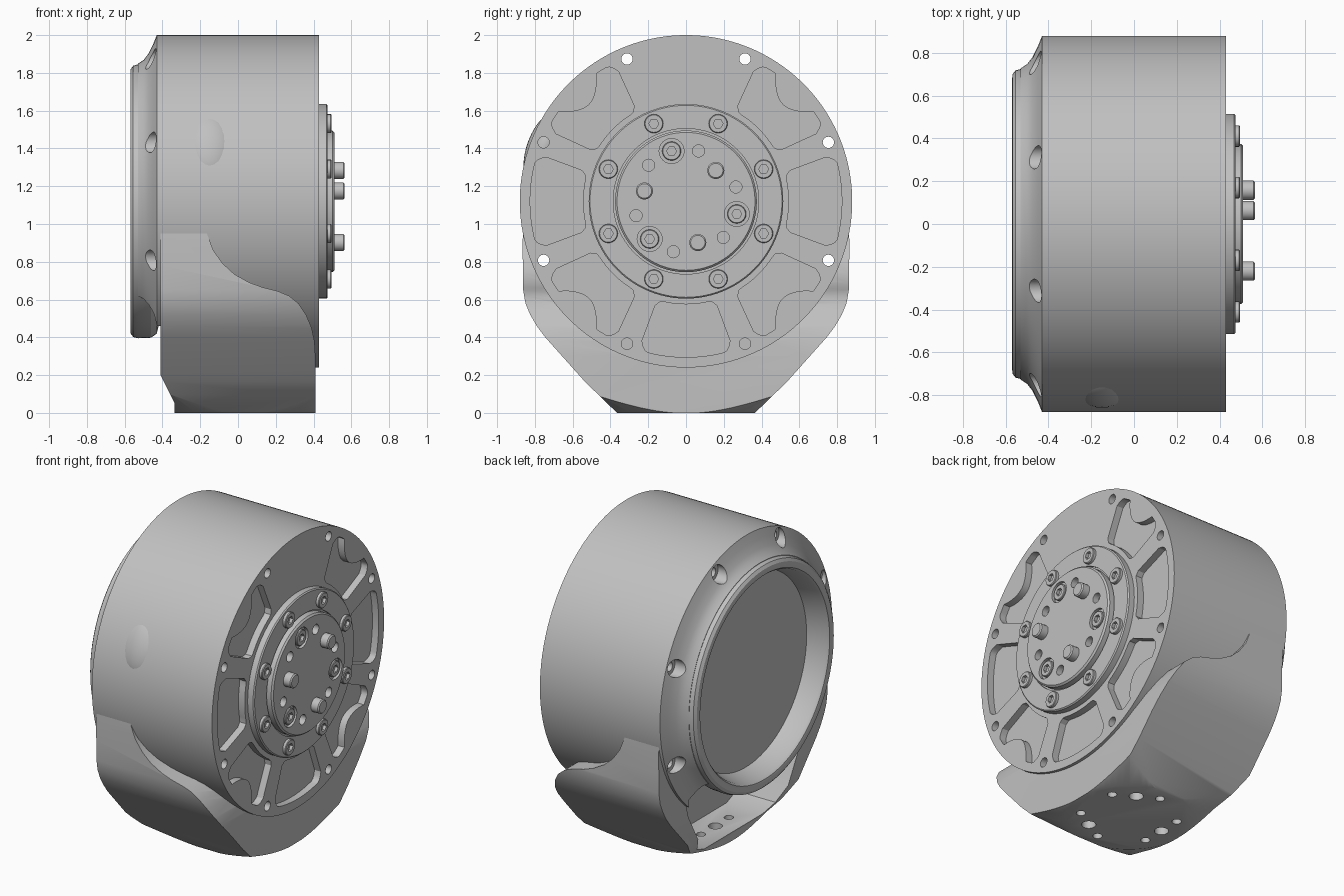
import bpy, bmesh
from math import sin, cos, pi, radians, sqrt
from mathutils import Vector

if "Cube" in bpy.data.objects:
    bpy.data.objects.remove(bpy.data.objects["Cube"])

AXIS_Z = 1.12
grey = bpy.data.materials.new("machined grey")
grey.use_nodes = True
COLOUR = (0.53, 0.53, 0.53, 1)
grey.diffuse_color = COLOUR
grey.node_tree.nodes["Principled BSDF"].inputs["Base Color"].default_value = COLOUR


def finish(name, bm):
    bmesh.ops.recalc_face_normals(bm, faces=bm.faces)
    mesh = bpy.data.meshes.new(name)
    bm.to_mesh(mesh)
    bm.free()
    mesh.materials.append(grey)
    ob = bpy.data.objects.new(name, mesh)
    bpy.context.collection.objects.link(ob)
    return ob


def loft(name, rings):
    """Skin a list of equal closed rings and cap both ends."""
    bm = bmesh.new()
    rows = [[bm.verts.new(p) for p in ring] for ring in rings]
    n = len(rows[0])
    for a, b in zip(rows, rows[1:]):
        for i in range(n):
            bm.faces.new((a[i], a[(i + 1) % n], b[(i + 1) % n], b[i]))
    bm.faces.new(rows[0])
    bm.faces.new(rows[-1])
    return finish(name, bm)


def lathe(name, profile, y=0, z=AXIS_Z, n=96, hexed=()):
    """Turn (x, radius) points about an axis along x."""
    rings = []
    for k, (x, r) in enumerate(profile):
        ring = []
        for i in range(n):
            a = 2 * pi * i / n
            q = r * cos(pi / 6) / cos(a % (pi / 3) - pi / 6) if k in hexed else r
            ring.append((x, y + q * cos(a), z + q * sin(a)))
        rings.append(ring)
    return loft(name, rings)


def rod(name, x0, x1, r, y=0, z=AXIS_Z, n=24):
    return lathe(name, [(x0, r), (x1, r)], y, z, n)


def prism(name, points, lo, hi, axis):
    """Extrude 2D points along x, y or z."""
    put = {"x": lambda p, d: (d, p[0], p[1]),
           "y": lambda p, d: (p[0], d, p[1]),
           "z": lambda p, d: (p[0], p[1], d)}[axis]
    return loft(name, [[put(p, d) for p in points] for d in (lo, hi)])


def combine(ob, cutters, operation="DIFFERENCE"):
    for c in cutters:
        m = ob.modifiers.new("cut", "BOOLEAN")
        m.operation, m.object, m.solver = operation, c, "EXACT"
    dg = bpy.context.evaluated_depsgraph_get()
    mesh = bpy.data.meshes.new_from_object(ob.evaluated_get(dg))
    ob.modifiers.clear()
    ob.data = mesh
    for c in cutters:
        bpy.data.objects.remove(c)


def polar(r, degrees):
    a = radians(degrees)
    return r * cos(a), AXIS_Z + r * sin(a)


def circle(cx, cy, r, n=24):
    return [(cx + r * cos(2 * pi * i / n), cy + r * sin(2 * pi * i / n)) for i in range(n)]


def mirrored(half):
    return half + [(-a, b) for a, b in reversed(half)]


def rear_pocket():
    half = [(0.5, 0.66), (0.6, 0.52), (0.56, 0.38), (0.46, 0.2), (0.4, 0.1), (0.3, 0.06)]
    return prism("pocket_cutter", mirrored(half), -0.8, -0.08, "x")


def web_pocket(middle, scalloped):
    """Rounded sector pocket; a scalloped one wraps round a boss."""
    pts = []
    for i in range(33):
        t = -1 + i / 16
        corner = 0.05 * max(0, (abs(t) - 0.8) / 0.2) ** 2
        dip = 0.1 * max(0, cos(t * pi / 1.1)) ** 0.7 if scalloped and abs(t) < 0.55 else 0
        pts.append(polar(0.825 - corner - dip, middle + 17.5 * t))
    for i in range(17):
        t = 1 - i / 8
        corner = 0.03 * max(0, (abs(t) - 0.8) / 0.2) ** 2
        pts.append(polar(0.545 + corner, middle + 16.5 * t))
    return prism("web_cutter", pts, 0.385, 0.6, "x")


# Main housing with a concave rear flare
housing = lathe("housing", [(-0.4, 0.68), (-0.53, 0.68), (-0.53, 0.728), (-0.5, 0.748),
                            (-0.475, 0.78), (-0.45, 0.83), (-0.43, 0.88), (0.43, 0.88)], n=160)
cutters = [rear_pocket()]
for k in range(8):
    deg = 22.5 + 45 * k
    y, z = polar(0.816, deg)
    low = z < 0.5
    cutters.append(rod("hole_cutter", 0.36 if low else -0.7, 0.6, 0.03, y, z))
    if not low:
        cutters.append(rod("bore_cutter", -0.7, -0.41, 0.055, y, z))
    if k != 1:
        cutters.append(web_pocket(45 * k - 0, k % 2 == 1) if k != 2 else
                       web_pocket(45, True))
combine(housing, cutters)

# Rear drum with rounded lip and recessed cover
drum = lathe("rear_drum", [(-0.43, 0.62), (-0.55, 0.65), (-0.565, 0.662), (-0.57, 0.68),
                           (-0.568, 0.7), (-0.555, 0.718), (-0.53, 0.725), (-0.46, 0.722),
                           (-0.43, 0.7), (-0.42, 0.66), (-0.05, 0.66)], n=128)

# Saddle base: side outline, swept shoulder outline and conical underside
half = [(0.862, 1.0), (0.865, 0.9), (0.864, 0.78), (0.862, 0.65), (0.85, 0.58),
        (0.825, 0.52), (0.79, 0.46), (0.745, 0.4), (0.535, 0.165), (0.365, 0)]
base = prism("saddle_base", mirrored(half), -0.41, 0.41, "x")
shoulder = [(-0.5, 1.1), (-0.18, 1.1), (-0.165, 0.95), (-0.13, 0.86), (-0.08, 0.79),
            (-0.02, 0.735), (0.06, 0.69), (0.13, 0.665), (0.21, 0.645), (0.27, 0.62),
            (0.32, 0.58), (0.36, 0.52), (0.39, 0.45), (0.405, 0.38), (0.41, 0.3),
            (0.41, -0.1), (-0.335, -0.1), (-0.335, 0.05), (-0.36, 0.1), (-0.41, 0.2), (-0.5, 0.3)]
FOOT_X = 0.04
cone = loft("cone", [[(x, y, z) for x, y in circle(FOOT_X, 0, r, 64)]
                     for z, r in ((-0.02, 0.375), (0, 0.375), (1.2, 3.3))])
combine(base, [prism("shoulder_shape", shoulder, -1, 1, "y"), cone], "INTERSECT")
cutters = [rod("bore_cutter", -0.8, 0.8, 0.872, n=160), rear_pocket()]
for k in range(6):
    a = radians(30 + 60 * k)
    spots = [(0.285, a, 0.028)]
    if k % 2 == 0:
        spots.append((0.25, a + pi / 6, 0.042))
    for r, b, size in spots:
        cutters.append(prism("foot_hole_cutter",
                             circle(FOOT_X + r * cos(b), r * sin(b), size), -0.1, 0.18, "z"))
combine(base, cutters)

# Output flange and hub
flange = lathe("output_flange", [(0.4, 0.515), (0.468, 0.515), (0.475, 0.508), (0.475, 0.385),
                                 (0.462, 0.385), (0.462, 0.3)])
hub = lathe("output_hub", [(0.44, 0.375), (0.5, 0.375), (0.51, 0.365)])
cutters = []
for k in range(6):
    cutters.append(rod("hub_hole_cutter", 0.47, 0.6, 0.032, *polar(0.275, 16 + 60 * k)))
for k in range(3):
    cutters.append(rod("bore_cutter", 0.49, 0.6, 0.066, *polar(0.277, 106 + 120 * k)))
combine(hub, cutters)


def screw(name, seat, top, r, spot):
    return lathe(name, [(seat, r), (top - 0.004, r), (top, r - 0.004), (top, r * 0.52),
                        (top - 0.02, r * 0.52)], *spot, n=24, hexed=(3, 4))


for k in range(8):
    screw("flange_screw", 0.46, 0.495, 0.05, polar(0.445, 22.5 + 45 * k))
for k in range(3):
    screw("hub_screw", 0.48, 0.51, 0.05, polar(0.277, 106 + 120 * k))
    y, z = polar(0.227, 46 + 120 * k)
    lathe("drive_pin", [(0.49, 0.045), (0.558, 0.045), (0.565, 0.038)], y, z, 32)

# Faint swelling on the front side of the housing
bm = bmesh.new()
bmesh.ops.create_uvsphere(bm, u_segments=32, v_segments=16, radius=1)
outward = Vector((0, -sqrt(1 - 0.36 ** 2), 0.36))
for v in bm.verts:
    x, y, z = v.co
    v.co = Vector((-0.15 + 0.15 * x, 0, AXIS_Z)) + outward * (0.8 + 0.094 * y) \
        + Vector((0, outward.z, -outward.y)) * 0.2 * z
finish("side_swelling", bm)

# Smooth shading with crisp edges
bpy.ops.object.select_all(action="DESELECT")
for ob in bpy.context.collection.objects:
    if ob.type == "MESH" and grey.name in ob.data.materials:
        ob.select_set(True)
        bpy.context.view_layer.objects.active = ob
bpy.ops.object.shade_smooth_by_angle(angle=radians(30))
